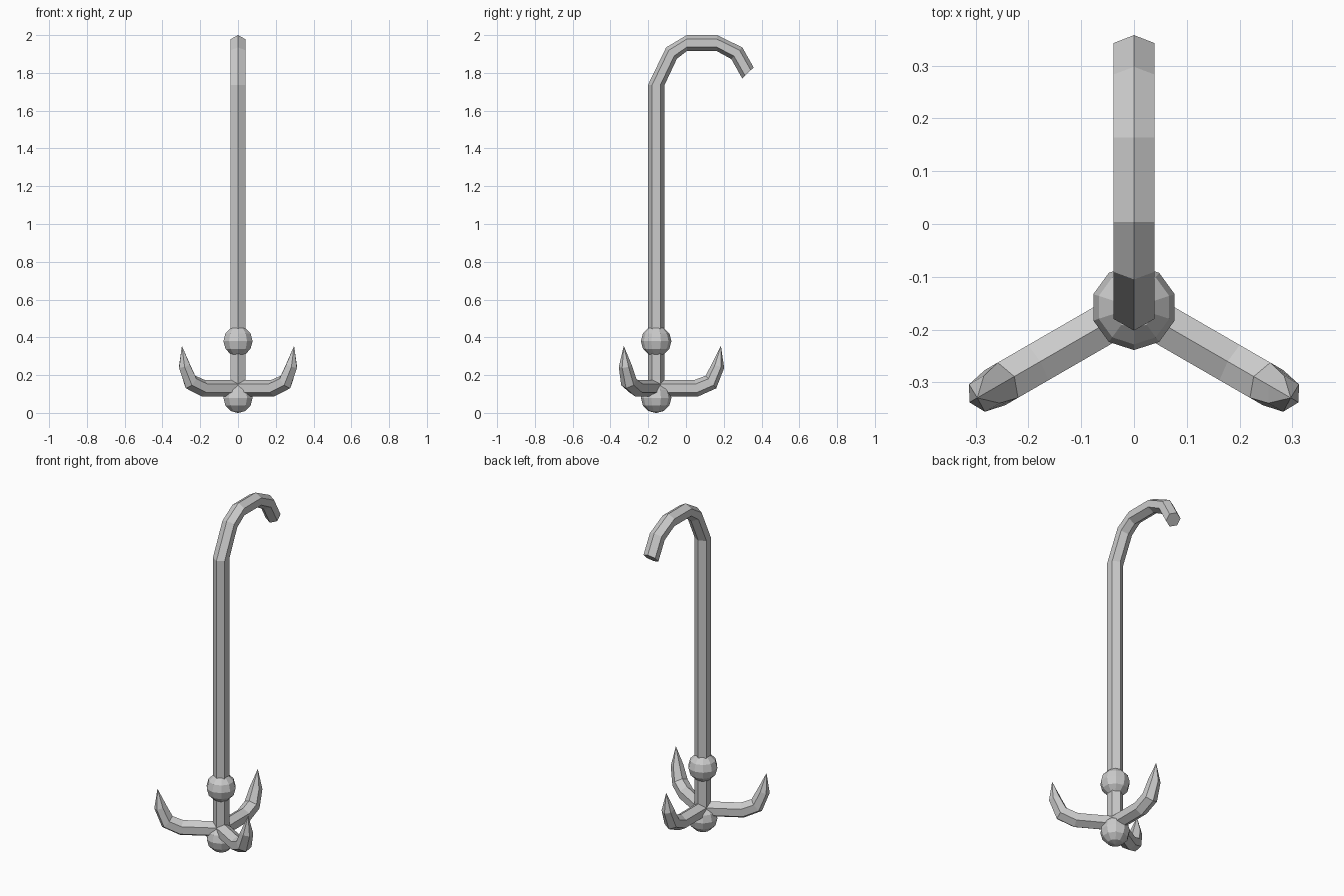
import bpy, bmesh
from math import radians
from mathutils import Vector, Matrix

if "Cube" in bpy.data.objects:
    bpy.data.objects.remove(bpy.data.objects["Cube"])

AXIS_Y = -0.158  # shaft position


def loft(name, pairs, tip=None):
    """Hexagonal tube in the YZ plane. Each pair: outer point, inner point, half width."""
    bm = bmesh.new()
    rings = []
    for oy, oz, iy, iz, w in pairs:
        c = Vector((0, (oy + iy) / 2, (oz + iz) / 2))
        a = Vector((0, (oy - iy) / 2, (oz - iz) / 2))
        x = Vector((w, 0, 0))
        pts = [c + a, c + a / 2 + x, c - a / 2 + x, c - a, c - a / 2 - x, c + a / 2 - x]
        rings.append([bm.verts.new(p) for p in pts])
    for r, s in zip(rings, rings[1:]):
        for i in range(6):
            j = (i + 1) % 6
            bm.faces.new((r[i], r[j], s[j], s[i]))
    bm.faces.new(rings[0])
    if tip:
        t = bm.verts.new((0, *tip))
        for i in range(6):
            bm.faces.new((rings[-1][i], rings[-1][(i + 1) % 6], t))
    else:
        bm.faces.new(rings[-1])
    bmesh.ops.recalc_face_normals(bm, faces=bm.faces)
    me = bpy.data.meshes.new(name)
    bm.to_mesh(me)
    bm.free()
    ob = bpy.data.objects.new(name, me)
    bpy.context.collection.objects.link(ob)
    return ob


# Straight shaft with the curved top handle
W = 0.0385
loft("shaft", [
    (-0.202, 0.09, -0.114, 0.09, W),
    (-0.202, 1.735, -0.114, 1.735, W),
    (-0.105, 1.935, -0.048, 1.875, W),
    (0.004, 2.0, 0.004, 1.915, W),
    (0.164, 2.0, 0.164, 1.915, W),
    (0.298, 1.935, 0.240, 1.873, W),
    (0.358, 1.829, 0.298, 1.770, W),
])

# Three pointed prongs around the shaft
for k in range(3):
    prong = loft(f"prong_{k + 1}", [
        (0.0, 0.087, 0.0, 0.175, W),
        (0.222, 0.087, 0.205, 0.175, W),
        (0.318, 0.130, 0.262, 0.197, W),
        (0.360, 0.238, 0.295, 0.260, 0.030),
    ], tip=(0.343, 0.355))
    prong.data.transform(Matrix.Translation((0, AXIS_Y, 0)) @ Matrix.Rotation(radians(120 * k), 4, 'Z'))

# Collar ball and bottom ball
for name, z in (("collar_ball", 0.38), ("bottom_ball", 0.08)):
    bpy.ops.mesh.primitive_uv_sphere_add(segments=10, ring_count=6, radius=0.081,
                                         location=(0, AXIS_Y, z))
    ball = bpy.context.object
    ball.name = name
    ball.rotation_euler.z = 0.0
